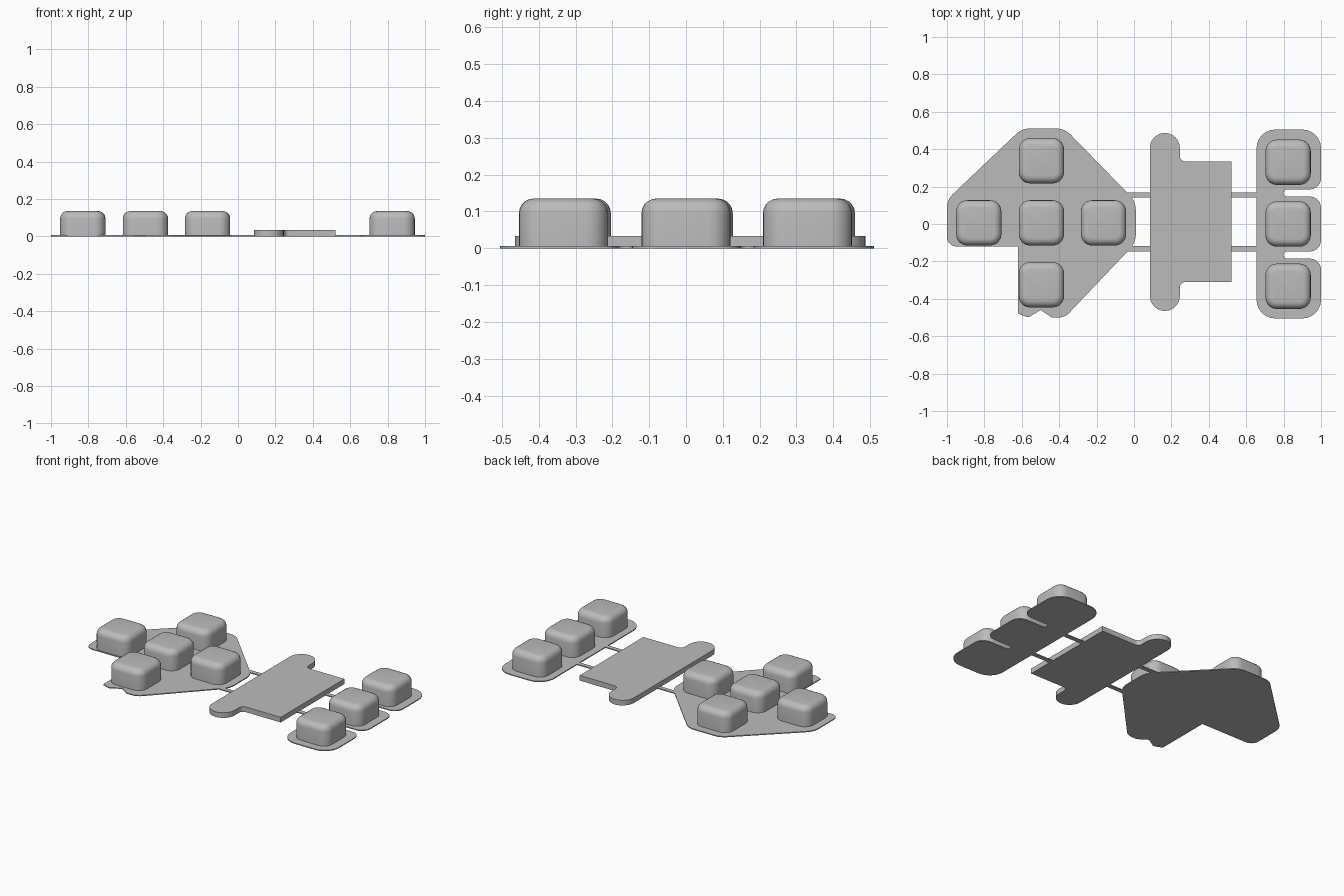
import bpy, bmesh, math
from mathutils import Vector

cube = bpy.data.objects.get("Cube")
if cube:
    bpy.data.objects.remove(cube, do_unlink=True)

grey = bpy.data.materials.new("plain grey")
grey.use_nodes = True
tone = (0.5, 0.5, 0.5, 1)
grey.diffuse_color = tone
grey.node_tree.nodes["Principled BSDF"].inputs["Base Color"].default_value = tone

PLATE = 0.006


def fillet(corners, steps=6):
    """Round each (x, y, radius) corner of a closed outline with an arc."""
    pts = []
    n = len(corners)
    for i, (x, y, r) in enumerate(corners):
        p = Vector((x, y))
        if r == 0:
            pts.append(p)
            continue
        a = (Vector(corners[i - 1][:2]) - p).normalized()
        b = (Vector(corners[(i + 1) % n][:2]) - p).normalized()
        half = a.angle(b) / 2
        centre = p + (a + b).normalized() * (r / math.sin(half))
        start = p + a * (r / math.tan(half)) - centre
        end = p + b * (r / math.tan(half)) - centre
        sweep = start.angle_signed(end)
        for k in range(steps + 1):
            t = -sweep * k / steps
            c, s = math.cos(t), math.sin(t)
            pts.append(centre + Vector((start.x * c - start.y * s,
                                        start.x * s + start.y * c)))
    return pts


def slab(name, corners, z0, z1, top_bevel=0):
    """Extrude a rounded outline, optionally rounding its top rim."""
    bm = bmesh.new()
    base = bm.faces.new([bm.verts.new((p.x, p.y, z0)) for p in fillet(corners)])
    ext = bmesh.ops.extrude_face_region(bm, geom=[base], use_keep_orig=True)
    top = [v for v in ext["geom"] if isinstance(v, bmesh.types.BMVert)]
    bmesh.ops.translate(bm, verts=top, vec=(0, 0, z1 - z0))
    bmesh.ops.recalc_face_normals(bm, faces=bm.faces)
    if top_bevel:
        rim = [e for e in bm.edges if all(v.co.z > z1 - 1e-5 for v in e.verts)]
        bmesh.ops.bevel(bm, geom=rim, offset=top_bevel, segments=5,
                        profile=0.5, affect='EDGES', clamp_overlap=True)
    mesh = bpy.data.meshes.new(name)
    bm.to_mesh(mesh)
    bm.free()
    mesh.materials.append(grey)
    ob = bpy.data.objects.new(name, mesh)
    bpy.context.collection.objects.link(ob)
    bpy.ops.object.select_all(action='DESELECT')
    ob.select_set(True)
    bpy.context.view_layer.objects.active = ob
    bpy.ops.object.shade_smooth_by_angle(angle=math.radians(35))
    return ob


def rect(x0, x1, y0, y1, r=0):
    return [(x0, y0, r), (x1, y0, r), (x1, y1, r), (x0, y1, r)]


# Direction pad backing sheet
slab("direction_pad_sheet", [
    (-1, 0.13, 0.1), (-0.6, 0.51, 0.1), (-0.37, 0.51, 0.1),
    (0.01, 0.12, 0.12), (0.01, -0.1, 0.12), (-0.37, -0.5, 0.08),
    (-0.44, -0.5, 0.02), (-0.5, -0.46, 0), (-0.565, -0.5, 0.02),
    (-0.62, -0.48, 0.01), (-0.62, -0.12, 0), (-1, -0.12, 0.05)], 0, PLATE)

# Three-lobed backing sheet for the button column
right_edge = [(0.655, -0.505, 0.1), (1, -0.505, 0.1)]
for mid in (-0.166, 0.166):
    lo, hi = mid - 0.019, mid + 0.019
    right_edge += [(1, lo, 0.06), (0.8, lo, 0.018), (0.8, hi, 0.018), (1, hi, 0.06)]
right_edge += [(1, 0.505, 0.1), (0.655, 0.505, 0.1)]
slab("button_column_sheet", right_edge, 0, PLATE)

# Centre block: rounded bar with a wide tab
slab("centre_block", [
    (0.085, -0.465, 0.0799), (0.245, -0.465, 0.0799), (0.245, -0.31, 0.03),
    (0.52, -0.31, 0), (0.52, 0.335, 0), (0.245, 0.335, 0.03),
    (0.245, 0.487, 0.0799), (0.085, 0.487, 0.0799)], 0, 0.033)

# Thin links joining the parts
for side, y in (("front", -0.132), ("back", 0.155)):
    slab(side + "_left_link", rect(0.515, 0.66, y - 0.014, y + 0.014), 0, PLATE)
    slab(side + "_right_link", rect(-0.045, 0.09, y - 0.014, y + 0.014), 0, PLATE)

# Soft square buttons
buttons = {
    "pad_right_button": (-0.83, 0.006), "pad_centre_button": (-0.495, 0.006),
    "pad_left_button": (-0.163, 0.006), "pad_back_button": (-0.495, 0.338),
    "pad_front_button": (-0.495, -0.325), "column_back_button": (0.824, 0.33),
    "column_middle_button": (0.824, 0), "column_front_button": (0.824, -0.333)}
H = 0.121
for name, (x, y) in buttons.items():
    slab(name, rect(x - H, x + H, y - H, y + H, 0.06), 0.003, 0.135, 0.04)
